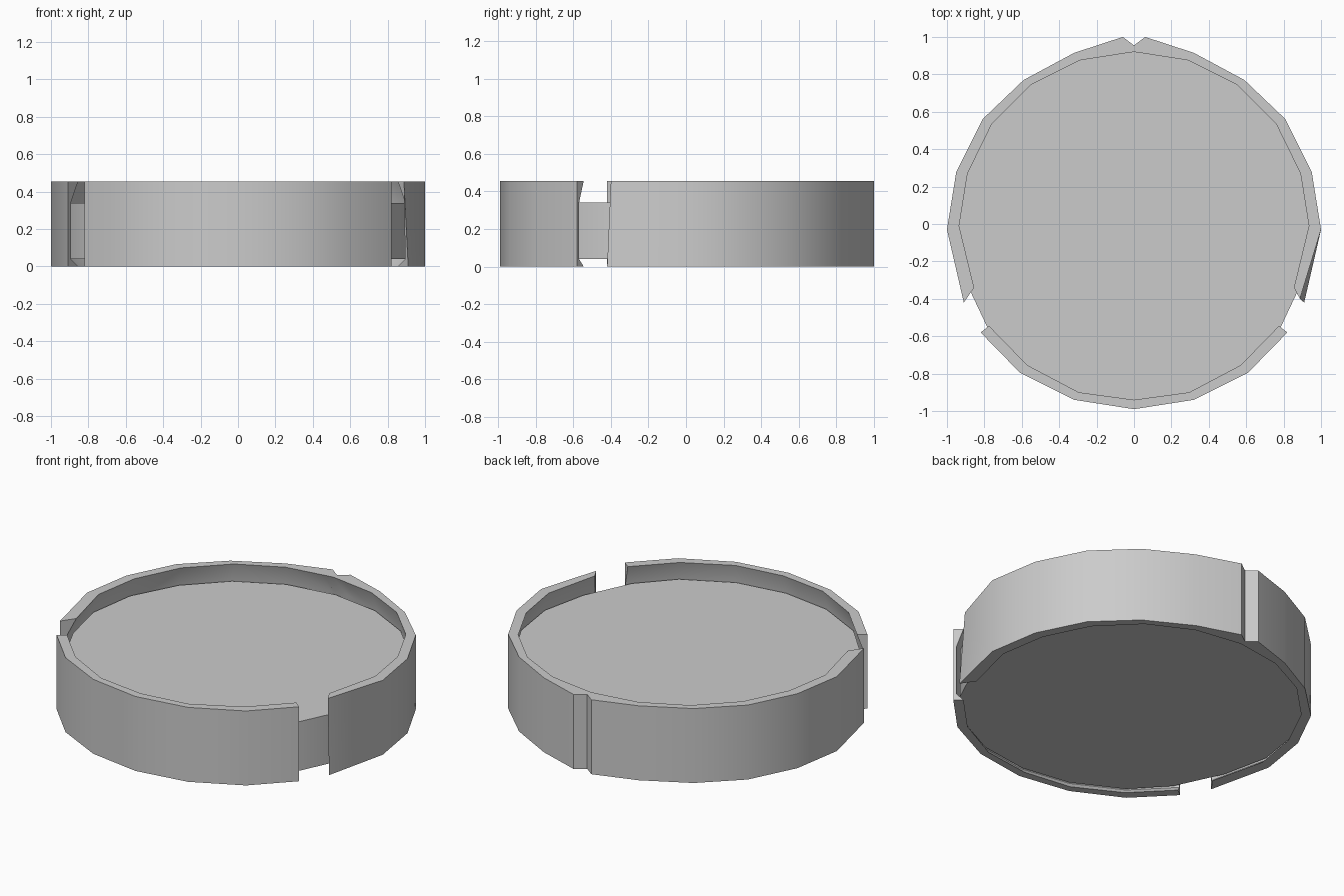
import bpy, bmesh
from mathutils import Vector

if "Cube" in bpy.data.objects:
    bpy.data.objects.remove(bpy.data.objects["Cube"])

TOP, DISC_TOP, DISC_LOW = 0.455, 0.34, 0.04


def mirrored(half):
    """Half outline from back (x=0) on the right side -> full path from left to right."""
    left = [(-x, y) for x, y in reversed(half) if x > 0]
    return left + list(half)


def finish(bm, name):
    bmesh.ops.recalc_face_normals(bm, faces=bm.faces)
    me = bpy.data.meshes.new(name)
    bm.to_mesh(me)
    bm.free()
    ob = bpy.data.objects.new(name, me)
    bpy.context.collection.objects.link(ob)
    bpy.ops.object.select_all(action='DESELECT')
    ob.select_set(True)
    bpy.context.view_layer.objects.active = ob
    bpy.ops.object.shade_smooth_by_angle(angle=0.5)
    return ob


def rim(name, stations):
    """Loft an undercut rim section along (outer, inner) pairs."""
    bm = bmesh.new()
    rings = []
    for o, i in stations:
        o, i = Vector(o), Vector(i)
        groove = o.lerp(i, 0.3)
        section = [(o, 0), (o, TOP), (i, TOP), (groove, DISC_TOP),
                   (groove, DISC_LOW), (i, 0)]
        rings.append([bm.verts.new((p.x, p.y, z)) for p, z in section])
    for a, b in zip(rings, rings[1:]):
        for k in range(6):
            n = (k + 1) % 6
            bm.faces.new((a[k], a[n], b[n], b[k]))
    bm.faces.new(rings[0])
    bm.faces.new(rings[-1])
    return finish(bm, name)


# Long rear rim with the V notch at the back
rear_out = mirrored([(0, .955), (.06, 1), (.32, .915), (.59, .77), (.81, .56),
                     (.95, .28), (1, -.03), (.91, -.42)])
rear_in = mirrored([(0, .92), (.06, .911), (.29, .875), (.55, .745), (.76, .535),
                    (.89, .27), (.935, -.01), (.855, -.34)])
rear = rim("rear_rim", list(zip(rear_out, rear_in)))
# Right tip leans inward at the top
for v in rear.data.vertices:
    if v.co.x > .9 and v.co.y < -.41 and v.co.z > .4:
        v.co.x, v.co.y = .887, -.40

# Short front rim
front_out = mirrored([(0, -.99), (.32, -.94), (.61, -.795), (.82, -.58)])
front_in = mirrored([(0, -.94), (.295, -.9), (.57, -.755), (.775, -.545)])
rim("front_rim", list(zip(front_out, front_in)))

# Solid disc held inside the rims
half = [(0, .94), (.3, .895), (.57, .757), (.78, .545), (.922, .275), (.965, -.015),
        (.903, -.30), (.771, -.58), (.59, -.775), (.305, -.92), (0, -.965)]
outline = half + [(-x, y) for x, y in reversed(half[1:-1])]
bm = bmesh.new()
base = bm.faces.new([bm.verts.new((x, y, DISC_LOW)) for x, y in outline])
ext = bmesh.ops.extrude_face_region(bm, geom=[base], use_keep_orig=True)
verts = [g for g in ext["geom"] if isinstance(g, bmesh.types.BMVert)]
bmesh.ops.translate(bm, verts=verts, vec=(0, 0, DISC_TOP - DISC_LOW))
finish(bm, "inner_disc")
